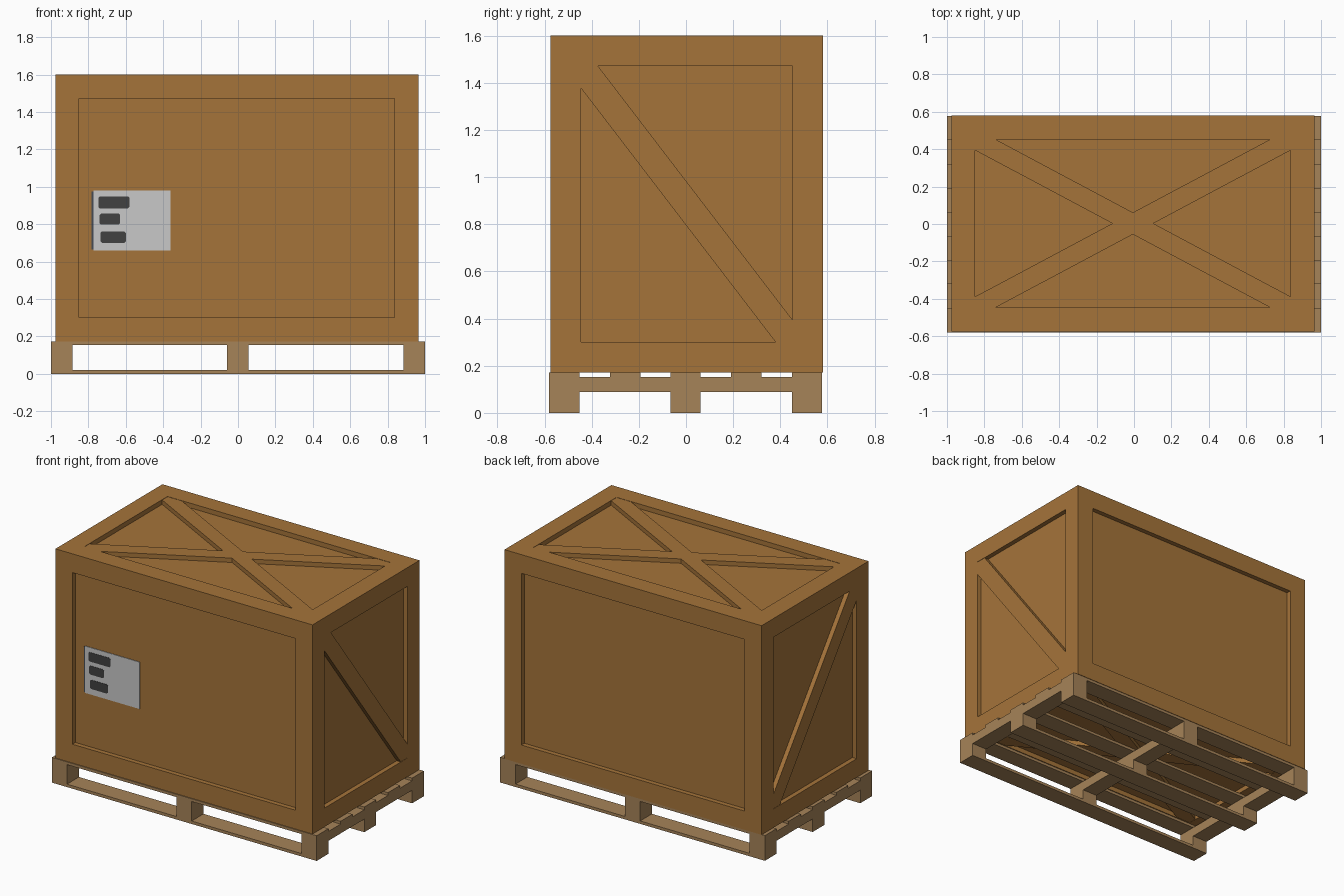
import bpy, bmesh
from mathutils import Vector

if "Cube" in bpy.data.objects:
    bpy.data.objects.remove(bpy.data.objects["Cube"])


def material(name, rgb):
    m = bpy.data.materials.new(name)
    m.diffuse_color = (*rgb, 1)
    m.use_nodes = True
    m.node_tree.nodes["Principled BSDF"].inputs["Base Color"].default_value = m.diffuse_color
    return m


CRATE = material("crate wood", (0.376, 0.174, 0.042))
PALLET = material("pallet wood", (0.381, 0.227, 0.098))
PAPER = material("label paper", (0.58, 0.58, 0.58))
INK = material("label ink", (0.053, 0.053, 0.053))
EDGE = material("label edge", (0.06, 0.07, 0.09))


def finish(name, bm, mat):
    bmesh.ops.recalc_face_normals(bm, faces=bm.faces)
    me = bpy.data.meshes.new(name)
    bm.to_mesh(me)
    bm.free()
    me.materials.append(mat)
    ob = bpy.data.objects.new(name, me)
    bpy.context.collection.objects.link(ob)
    return ob


def cube(lo, hi):
    bm = bmesh.new()
    bmesh.ops.create_cube(bm, size=1)
    for v in bm.verts:
        v.co = Vector([lo[i] if v.co[i] < 0 else hi[i] for i in range(3)])
    return bm


def box(name, lo, hi, mat):
    return finish(name, cube(lo, hi), mat)


def prism(name, pts, axis, a, b, mat):
    """Extrude a 2D outline along an axis from a to b."""
    bm = bmesh.new()
    vs = []
    for p in pts:
        co = list(p)
        co.insert(axis, a)
        vs.append(bm.verts.new(co))
    face = bm.faces.new(vs)
    new = bmesh.ops.extrude_face_region(bm, geom=[face])["geom"]
    for v in new:
        if isinstance(v, bmesh.types.BMVert):
            v.co[axis] = b
    return finish(name, bm, mat)


# Crate body: box with a framed, recessed panel on every side
X0, X1, Y0, Y1, Z0, Z1 = -0.977, 0.965, -0.574, 0.58, 0.172, 1.6
RIM, DEPTH = 0.128, 0.032
bm = cube((X0, Y0, Z0), (X1, Y1, Z1))
panels = list(bm.faces)
bmesh.ops.inset_individual(bm, faces=panels, thickness=RIM, use_even_offset=True)
for f in panels:
    n = f.normal.copy()
    new = bmesh.ops.extrude_face_region(bm, geom=[f])["geom"]
    for v in new:
        if isinstance(v, bmesh.types.BMVert):
            v.co -= n * DEPTH
    if f.is_valid:
        bm.faces.remove(f)
finish("crate_body", bm, CRATE)


def brace(name, u0, u1, v0, v1, du, dv, flip, axis, a, b):
    """Diagonal board clipped to a panel rectangle."""
    pts = [(u0, v1), (u0 + du, v1), (u1, v0 + dv), (u1, v0), (u1 - du, v0), (u0, v1 - dv)]
    if flip:
        pts = [(u0 + u1 - u, v) for u, v in pts]
    prism(name, pts, axis, a, b, CRATE)


# Single diagonal on each end, crossed diagonals on top and bottom
SINK = 0.002
for side, a, b in (("right", X1 - DEPTH, X1 - SINK), ("left", X0 + SINK, X0 + DEPTH)):
    brace(side + "_brace", Y0 + RIM, Y1 - RIM, Z0 + RIM, Z1 - RIM, 0.072, 0.094, False, 0, a, b)
for side, a, b in (("top", Z1 - DEPTH, Z1 - SINK), ("bottom", Z0 + SINK, Z0 + DEPTH)):
    for flip in (False, True):
        brace(f"{side}_brace_{'b' if flip else 'a'}", X0 + RIM, X1 - RIM, Y0 + RIM, Y1 - RIM,
              0.11, 0.058, flip, 2, a, b)

# Shipping label: sheet, dark left edge and three printed blots
P = Y0 + DEPTH
box("label_sheet", (-0.772, P - 0.004, 0.66), (-0.36, P, 0.98), PAPER)
box("label_edge", (-0.782, P - 0.004, 0.665), (-0.772, P, 0.975), EDGE)
for i, (x0, x1, z0, z1) in enumerate([(-0.747, -0.58, 0.885, 0.948),
                                      (-0.74, -0.63, 0.797, 0.857),
                                      (-0.735, -0.6, 0.7, 0.762)]):
    c = 0.008  # clipped corners
    pts = [(x0 + c, z0), (x1 - c, z0), (x1, z0 + c), (x1, z1 - c),
           (x1 - c, z1), (x0 + c, z1), (x0, z1 - c), (x0, z0 + c)]
    prism(f"label_print_{i}", pts, 1, P - 0.006, P - 0.003, INK)

# Pallet: deck boards, cross stringers, blocks and bottom runners
COLS = [(-1, -0.885), (-0.058, 0.056), (0.884, 1)]
ROWS = [(-0.58, -0.452), (-0.066, 0.062), (0.45, 0.577)]
DECK = ROWS + [(-0.322, -0.194), (0.19, 0.32)]
for i, (y0, y1) in enumerate(DECK):
    box(f"deck_board_{i}", (-1, y0, 0.153), (1, y1, 0.172), PALLET)
for i, (x0, x1) in enumerate(COLS):
    box(f"stringer_{i}", (x0, -0.58, 0.089), (x1, 0.577, 0.153), PALLET)
    for j, (y0, y1) in enumerate(ROWS):
        box(f"block_{i}_{j}", (x0, y0, 0.02), (x1, y1, 0.089), PALLET)
for j, (y0, y1) in enumerate(ROWS):
    box(f"runner_{j}", (-1, y0, 0), (1, y1, 0.02), PALLET)
